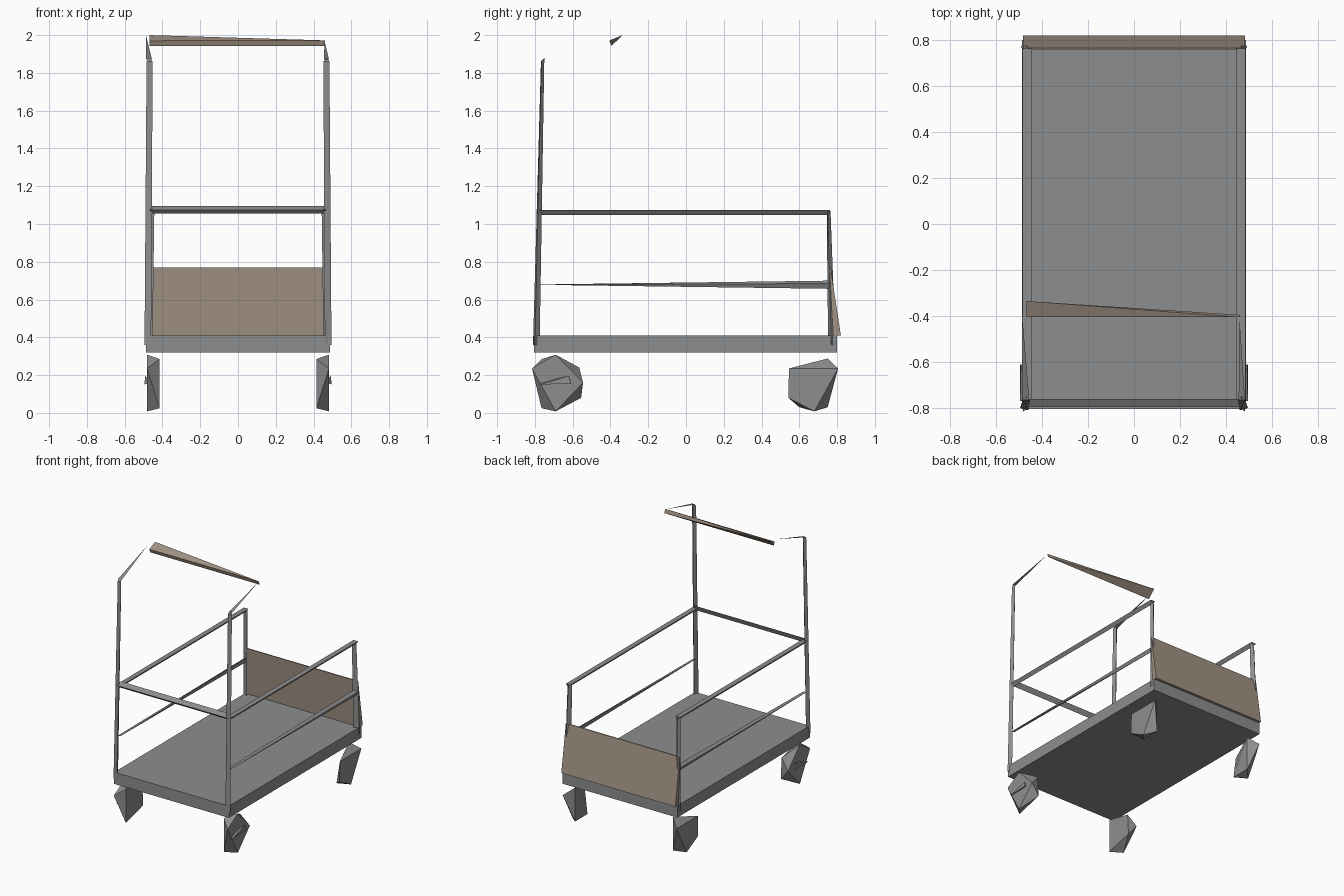
import bpy, bmesh

default = bpy.data.objects.get("Cube")
if default:
    bpy.data.objects.remove(default, do_unlink=True)


def material(name, colour):
    m = bpy.data.materials.new(name)
    m.use_nodes = True
    m.diffuse_color = (*colour, 1)
    m.node_tree.nodes["Principled BSDF"].inputs["Base Color"].default_value = (*colour, 1)
    return m


STEEL = material("grey steel", (0.265, 0.268, 0.275))
WOOD = material("brown board", (0.36, 0.29, 0.23))


def finish(name, bm, mat):
    mesh = bpy.data.meshes.new(name)
    bm.to_mesh(mesh)
    bm.free()
    mesh.materials.append(mat)
    ob = bpy.data.objects.new(name, mesh)
    bpy.context.collection.objects.link(ob)
    return ob


def solid(name, points, mat, side=1):
    """Faceted convex solid around a few corner points; side=-1 mirrors it."""
    bm = bmesh.new()
    for x, y, z in points:
        bm.verts.new((x * side, y, z))
    bmesh.ops.convex_hull(bm, input=bm.verts)
    loose = [v for v in bm.verts if not v.link_faces]
    bmesh.ops.delete(bm, geom=loose, context='VERTS')
    bmesh.ops.dissolve_limit(bm, angle_limit=0.01, verts=bm.verts, edges=bm.edges)
    bmesh.ops.recalc_face_normals(bm, faces=bm.faces)
    return finish(name, bm, mat)


def sheet(name, points, mat):
    bm = bmesh.new()
    bm.faces.new([bm.verts.new(p) for p in points])
    return finish(name, bm, mat)


def across(half, profile):
    """Run a (y, z) profile across the full width."""
    return [(x, y, z) for x in (-half, half) for y, z in profile]


# Deck, sloping end board and front handrail
solid("deck", across(0.486, [(-0.805, 0.32), (0.80, 0.32), (0.80, 0.41), (-0.805, 0.41)]), STEEL)
solid("end_board", across(0.483, [(0.757, 0.77), (0.765, 0.77), (0.82, 0.41), (0.78, 0.41)]), WOOD)
solid("front_rail", across(0.465, [(-0.76, 1.095), (-0.795, 1.075), (-0.775, 1.055)]), STEEL)

# Overhead bar, tapering towards the left end
solid("overhead_bar", [(-0.468, -0.335, 2.0), (-0.468, -0.405, 1.97), (-0.468, -0.395, 1.943),
                       (0.46, -0.405, 1.972), (0.46, -0.395, 1.943)], WOOD)

# Thin stays from the front posts to the overhead bar
sheet("right_stay", [(-0.486, -0.4, 1.995), (-0.486, -0.765, 1.87), (-0.455, -0.765, 1.87)], STEEL)
sheet("left_stay", [(0.458, -0.4, 1.97), (0.455, -0.765, 1.87), (0.482, -0.765, 1.87)], STEEL)

# Wheel outlines in (y, z)
FRONT_WHEEL = [(-0.815, 0.235), (-0.765, 0.025), (-0.69, 0.008), (-0.555, 0.08),
               (-0.545, 0.16), (-0.565, 0.24), (-0.69, 0.308), (-0.765, 0.285)]
BACK_WHEEL = [(0.545, 0.235), (0.75, 0.288), (0.805, 0.235), (0.75, 0.03),
              (0.68, 0.008), (0.60, 0.03), (0.542, 0.08)]


def wheel(name, outline, side):
    outer = [(0.482, y, z) for y, z in outline[::2]]
    inner = [(0.415, y, z) for y, z in outline[1::2]]
    solid(name, outer + inner, STEEL, side)


for word, s in (("left", 1), ("right", -1)):
    # Posts
    solid(word + "_front_post", [(0.46, -0.81, 0.36), (0.495, -0.80, 0.36), (0.475, -0.775, 0.36),
                                 (0.452, -0.768, 1.86), (0.484, -0.765, 1.86),
                                 (0.468, -0.75, 1.88)], STEEL, s)
    solid(word + "_back_post", [(0.452, 0.752, 0.41), (0.492, 0.77, 0.36), (0.475, 0.792, 0.36),
                                (0.443, 0.745, 1.07), (0.478, 0.75, 1.07),
                                (0.462, 0.765, 1.07)], STEEL, s)
    # Side handrail
    solid(word + "_top_rail", [(x, y, z) for y in (-0.79, 0.763)
                               for x, z in ((0.445, 1.073), (0.484, 1.073), (0.465, 1.048))], STEEL, s)
    # Middle rail, narrowing to the front
    solid(word + "_middle_rail", [(0.458, 0.76, 0.70), (0.482, 0.76, 0.685), (0.47, 0.76, 0.657),
                                  (0.458, -0.77, 0.68), (0.48, -0.77, 0.678)], STEEL, s)
    # Wheels and axle stub
    wheel(word + "_front_wheel", FRONT_WHEEL, s)
    wheel(word + "_back_wheel", BACK_WHEEL, s)
    solid(word + "_axle_stub", [(0.495, -0.77, 0.15), (0.495, -0.61, 0.155), (0.492, -0.62, 0.195),
                                (0.46, -0.77, 0.165), (0.46, -0.61, 0.165)], STEEL, s)
